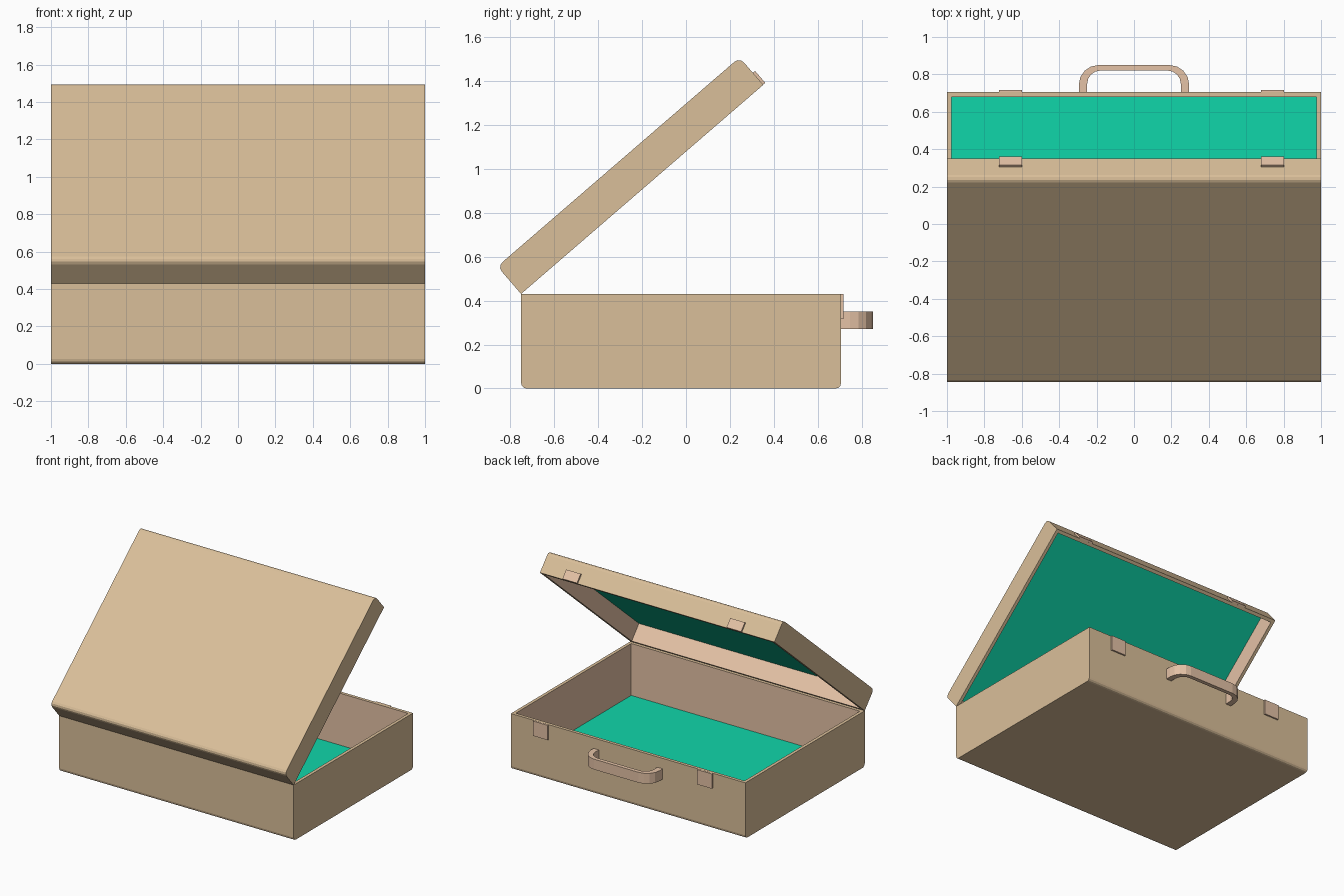
import bpy, bmesh
from math import sin, cos, pi, radians
from mathutils import Matrix

if "Cube" in bpy.data.objects:
    bpy.data.objects.remove(bpy.data.objects["Cube"])

WALL, FLOOR, LENGTH = 0.035, 0.03, 1.455
LID_ANGLE = radians(40.8)


def material(name, colour):
    m = bpy.data.materials.new(name)
    m.diffuse_color = (*colour, 1)
    m.use_nodes = True
    m.node_tree.nodes["Principled BSDF"].inputs["Base Color"].default_value = m.diffuse_color
    return m


TAN = material("tan_leather", (0.70, 0.52, 0.32))
PINK = material("inner_leather", (0.78, 0.54, 0.38))
TEAL = material("teal_lining", (0.005, 0.67, 0.40))


def finish(name, bm, mats, matrix):
    mesh = bpy.data.meshes.new(name)
    bm.to_mesh(mesh)
    bm.free()
    for m in mats:
        mesh.materials.append(m)
    ob = bpy.data.objects.new(name, mesh)
    bpy.context.collection.objects.link(ob)
    ob.matrix_world = matrix
    return ob


def arc(cx, cy, r, start, end, n):
    return [(cx + r * cos(radians(start + (end - start) * i / n)),
             cy + r * sin(radians(start + (end - start) * i / n))) for i in range(n + 1)]


# open tray: rounded side profile swept across x, hollowed from its rim at z = 0
def tray(name, y0, height, r, matrix):
    y1 = y0 + LENGTH
    profile = [(y1, 0), (y0, 0)]
    profile += arc(y0 + r, r - height, r, 180, 270, 3)
    profile += arc(y1 - r, r - height, r, 270, 360, 3)
    bm = bmesh.new()
    face = bm.faces.new([bm.verts.new((-1, y, z)) for y, z in profile])
    ext = bmesh.ops.extrude_face_region(bm, geom=[face], use_keep_orig=True)
    bmesh.ops.translate(bm, vec=(2, 0, 0),
                        verts=[g for g in ext["geom"] if isinstance(g, bmesh.types.BMVert)])
    bmesh.ops.recalc_face_normals(bm, faces=bm.faces[:])
    bm.normal_update()
    top = max(bm.faces, key=lambda f: f.calc_center_median().z)
    bmesh.ops.inset_individual(bm, faces=[top], thickness=WALL)
    walls = bmesh.ops.inset_individual(bm, faces=[top], thickness=0.0005)["faces"]
    bmesh.ops.translate(bm, vec=(0, 0, FLOOR - height), verts=top.verts[:])
    for f in walls:
        f.material_index = 1
    top.material_index = 2
    bm.normal_update()
    return finish(name, bm, [TAN, PINK, TEAL], matrix)


def box(name, x, y, z, matrix):
    bm = bmesh.new()
    bmesh.ops.create_cube(bm, size=1)
    for v in bm.verts:
        v.co = [lo + (c + 0.5) * (hi - lo) for c, (lo, hi) in zip(v.co, (x, y, z))]
    return finish(name, bm, [PINK], matrix)


# case base and the lid tilted open about the rear hinge edge
base_frame = Matrix.Translation((0, 0, 0.43))
lid_frame = Matrix.Translation((0, -0.75, 0.43)) @ Matrix.Rotation(pi + LID_ANGLE, 4, 'X')
tray("case_base", -0.75, 0.43, 0.025, base_frame)
tray("case_lid", -LENGTH, 0.165, 0.03, lid_frame)

# latch plates on both halves
for side, x in (("left", -0.66), ("right", 0.74)):
    span = (x - 0.062, x + 0.062)
    box(side + "_base_latch", span, (0.70, 0.717), (-0.115, -0.001), base_frame)
    box(side + "_lid_latch", span, (-LENGTH - 0.013, -LENGTH + 0.005), (-0.072, -0.001), lid_frame)


# carrying handle: flat strap bent into a rounded arch
def arch(half, y_end, r):
    right = arc(half - r, y_end - r, r, 0, 90, 4)
    return [(half, 0.70)] + right + [(-x, y) for x, y in reversed(right)] + [(-half, 0.70)]


bm = bmesh.new()
rings = [[bm.verts.new((x, y, z)) for x, y, z in
          ((*o, 0.27), (*i, 0.27), (*i, 0.35), (*o, 0.35))]
         for o, i in zip(arch(0.295, 0.85, 0.105), arch(0.25, 0.82, 0.07))]
for a, b in zip(rings, rings[1:]):
    for k in range(4):
        bm.faces.new((a[k], a[k - 1], b[k - 1], b[k]))
bm.faces.new(rings[0])
bm.faces.new(rings[-1])
bmesh.ops.recalc_face_normals(bm, faces=bm.faces[:])
finish("carry_handle", bm, [PINK], Matrix())
